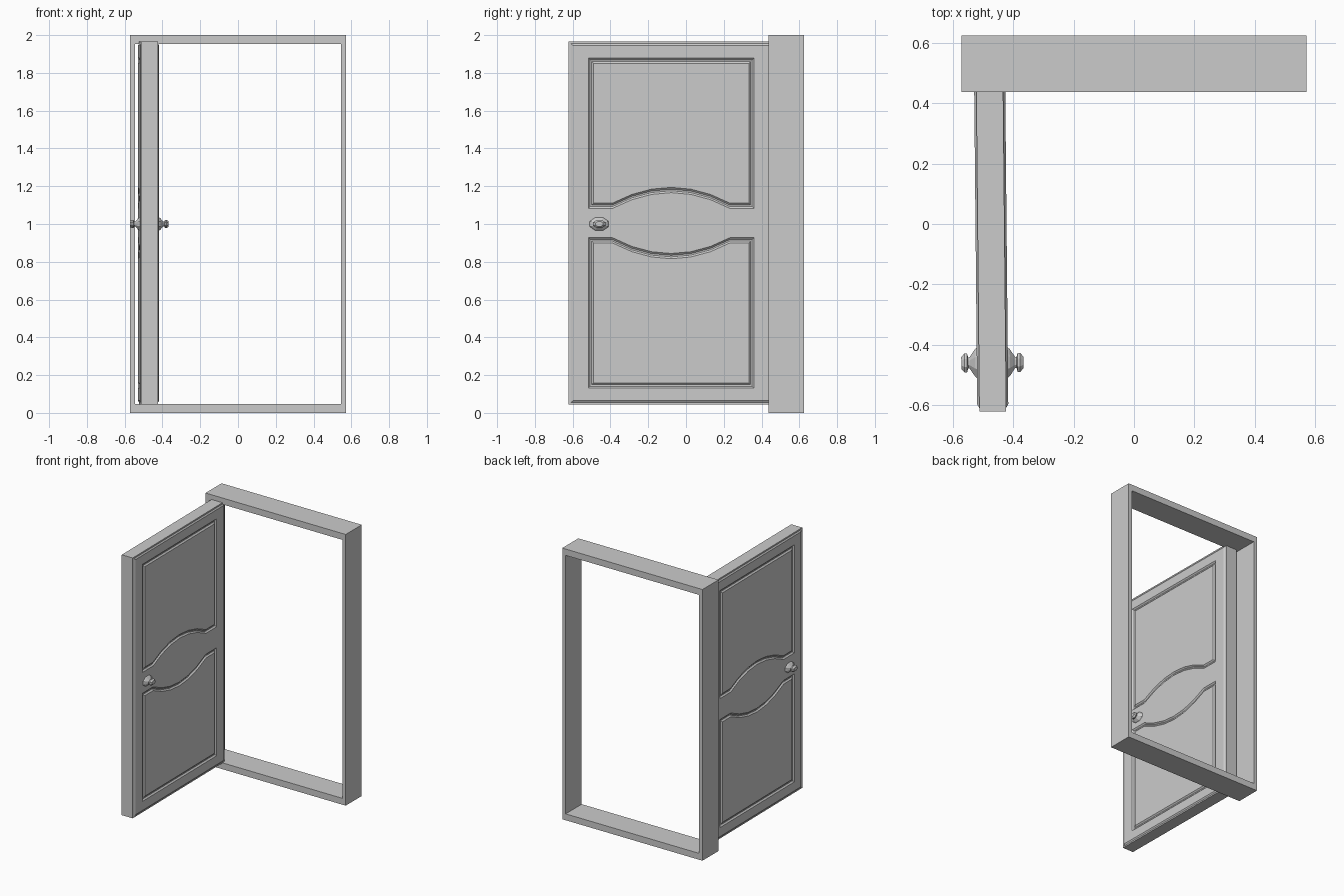
import bpy, bmesh, math

cube = bpy.data.objects.get("Cube")
if cube:
    bpy.data.objects.remove(cube, do_unlink=True)

grey = bpy.data.materials.new("plain_grey")
grey.use_nodes = True
grey.diffuse_color = (0.6, 0.6, 0.6, 1)
grey.node_tree.nodes["Principled BSDF"].inputs["Base Color"].default_value = (0.6, 0.6, 0.6, 1)


def finish(bm, name, location=(0, 0, 0), swing=0, mirror=False):
    bmesh.ops.recalc_face_normals(bm, faces=bm.faces)
    mesh = bpy.data.meshes.new(name)
    bm.to_mesh(mesh)
    bm.free()
    obj = bpy.data.objects.new(name, mesh)
    bpy.context.collection.objects.link(obj)
    mesh.materials.append(grey)
    obj.location = location
    obj.rotation_euler.z = swing
    if mirror:
        mod = obj.modifiers.new("other_side", "MIRROR")
        mod.use_axis = (True, False, False)
        mod.merge_threshold = 0.0005
    return obj


def ring(bm, points):
    return [bm.verts.new(p) for p in points]


def bridge(bm, a, b):
    n = len(a)
    for i in range(n):
        j = (i + 1) % n
        bm.faces.new((a[i], a[j], b[j], b[i]))


def rectangle(half_w, half_h):
    return [(-half_w, -half_h), (half_w, -half_h), (half_w, half_h), (-half_w, half_h)]


# Door frame: four-sided ring with depth
HALF_W, HEIGHT, FRONT, BACK = 0.572, 2.0, 0.438, 0.625
bm = bmesh.new()
outer = rectangle(HALF_W, HEIGHT / 2)
inner = rectangle(HALF_W - 0.028, HEIGHT / 2 - 0.047)
loops = [ring(bm, [(x, y, z + HEIGHT / 2) for x, z in shape])
         for shape, y in ((outer, FRONT), (outer, BACK), (inner, BACK), (inner, FRONT))]
for k in range(4):
    bridge(bm, loops[k], loops[(k + 1) % 4])
finish(bm, "door_frame")

# Door leaf: half thickness, mirrored to the other side
DOOR_W, DOOR_H = 0.543, 0.96
EDGE_X, FACE_X, GROOVE_X = 0.0445, 0.0515, 0.0425
PANEL_W, PANEL_NEAR, PANEL_FAR = 0.439, 0.077, 0.874
ARCH_W, ARCH_RISE, STEPS = 0.312, 0.084, 6
SWING = 0.0096
CENTRE = (-0.4735, -0.079, 1.005)


def panel(inset, side):
    """Panel outline whose edge by the middle rail is arched."""
    w, near, far = PANEL_W - inset, PANEL_NEAR + inset, PANEL_FAR - inset
    pts = [(-w, far), (-w, near)]
    for i in range(STEPS + 1):
        t = 2 * i / STEPS - 1
        pts.append((t * ARCH_W, near + ARCH_RISE * (1 - t * t)))
    pts += [(w, near), (w, far)]
    return [(y, z * side) for y, z in pts]


bm = bmesh.new()
steps = [(0, 0, 0), (0, 0, EDGE_X), (0.012, 0.01, EDGE_X), (0.024, 0.02, FACE_X)]
rims = [ring(bm, [(x, y, z) for y, z in rectangle(DOOR_W - iy, DOOR_H - iz)])
        for iy, iz, x in steps]
for a, b in zip(rims, rims[1:]):
    bridge(bm, a, b)

borders = [rims[-1]]
for side in (1, -1):
    groove = [ring(bm, [(x, y, z) for y, z in panel(inset, side)])
              for inset, x in ((0, FACE_X), (0.01, GROOVE_X), (0.018, GROOVE_X), (0.028, FACE_X))]
    for a, b in zip(groove, groove[1:]):
        bridge(bm, a, b)
    bm.faces.new(groove[-1])
    borders.append(groove[0])

# Flat stiles and rails around both panels
edges = [bm.edges.get((loop[i - 1], loop[i])) for loop in borders for i in range(len(loop))]
bmesh.ops.triangle_fill(bm, edges=edges, use_beauty=True, use_dissolve=False)
finish(bm, "door_leaf", CENTRE, SWING, mirror=True)

# Door knobs: flattened octagonal turning on each face
KNOB_Y, SIDES, FLATTEN = -0.381, 8, 0.72
profile = [(0.05, 0.053), (0.058, 0.046), (0.075, 0.02), (0.08, 0.018),
           (0.084, 0.033), (0.092, 0.033), (0.103, 0.02)]
bm = bmesh.new()
turns = []
for x, r in profile:
    angles = [math.tau * (i + 0.5) / SIDES for i in range(SIDES)]
    turns.append(ring(bm, [(x, KNOB_Y + r * math.cos(a) * 1.05, r * math.sin(a) * FLATTEN - 0.005)
                           for a in angles]))
for a, b in zip(turns, turns[1:]):
    bridge(bm, a, b)
bm.faces.new(turns[0])
bm.faces.new(turns[-1])
finish(bm, "door_knobs", CENTRE, SWING, mirror=True)
